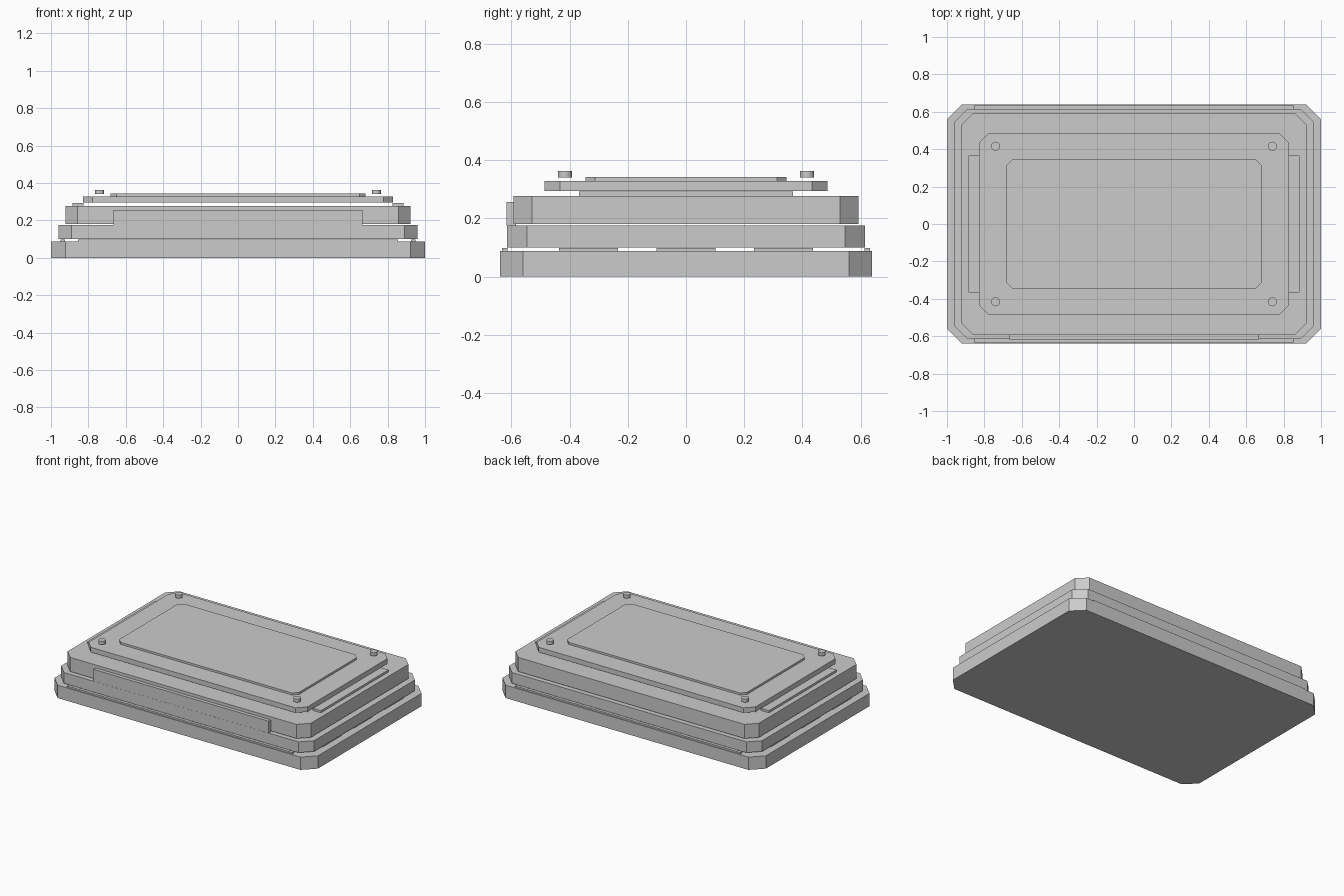
import bpy, bmesh, math

if "Cube" in bpy.data.objects:
    bpy.data.objects.remove(bpy.data.objects["Cube"])


def mesh_object(name, bm):
    bmesh.ops.recalc_face_normals(bm, faces=bm.faces)
    me = bpy.data.meshes.new(name)
    bm.to_mesh(me)
    bm.free()
    ob = bpy.data.objects.new(name, me)
    bpy.context.collection.objects.link(ob)
    return ob


def slab(name, hx, hy, c, z0, z1):
    """Rectangular plate with chamfered vertical corners."""
    bm = bmesh.new()
    pts = [(hx, hy - c), (hx - c, hy), (c - hx, hy), (-hx, hy - c),
           (-hx, c - hy), (c - hx, -hy), (hx - c, -hy), (hx, c - hy)]
    face = bm.faces.new([bm.verts.new((x, y, z0)) for x, y in pts])
    ext = bmesh.ops.extrude_face_region(bm, geom=[face], use_keep_orig=True)
    top = [v for v in ext["geom"] if isinstance(v, bmesh.types.BMVert)]
    bmesh.ops.translate(bm, verts=top, vec=(0, 0, z1 - z0))
    return mesh_object(name, bm)


def box(name, x0, x1, y0, y1, z0, z1):
    bm = bmesh.new()
    bmesh.ops.create_cube(bm, size=1)
    for v in bm.verts:
        v.co.x = x1 if v.co.x > 0 else x0
        v.co.y = y1 if v.co.y > 0 else y0
        v.co.z = z1 if v.co.z > 0 else z0
    return mesh_object(name, bm)


# Stacked tiers, separated by thin gaps
slab("base_tier", 1.0, 0.639, 0.078, 0.0, 0.088)
slab("middle_tier", 0.96, 0.616, 0.07, 0.101, 0.175)
slab("upper_tier", 0.923, 0.593, 0.064, 0.181, 0.278)
slab("top_plate", 0.83, 0.487, 0.053, 0.295, 0.329)
slab("top_panel", 0.682, 0.345, 0.032, 0.329, 0.343)

# Raised plate across the front
box("front_plate", -0.665, 0.665, -0.617, -0.585, 0.176, 0.257)

for s, side in ((-1, "left"), (1, "right")):
    # Side rails below the top plate
    xs = sorted((s * 0.825, s * 0.886))
    box(f"{side}_rail", *xs, -0.367, 0.367, 0.278, 0.293)
    # Spacer tabs on the base
    xs = sorted((s * 0.925, s * 0.95))
    for i, y in enumerate((-0.335, 0, 0.335)):
        box(f"{side}_tab_{i + 1}", *xs, y - 0.102, y + 0.102, 0.088, 0.099)

# Trim strips along the front and back of the base
for s, end in ((-1, "front"), (1, "back")):
    ys = sorted((s * 0.613, s * 0.633))
    box(f"{end}_strip", -0.855, 0.855, *ys, 0.088, 0.099)

# Corner studs
for sx in (-1, 1):
    for sy in (-1, 1):
        bm = bmesh.new()
        bmesh.ops.create_cone(bm, cap_ends=True, segments=16,
                              radius1=0.024, radius2=0.024, depth=0.022)
        ob = mesh_object("corner_stud", bm)
        ob.location = (sx * 0.74, sy * 0.416, 0.352)
